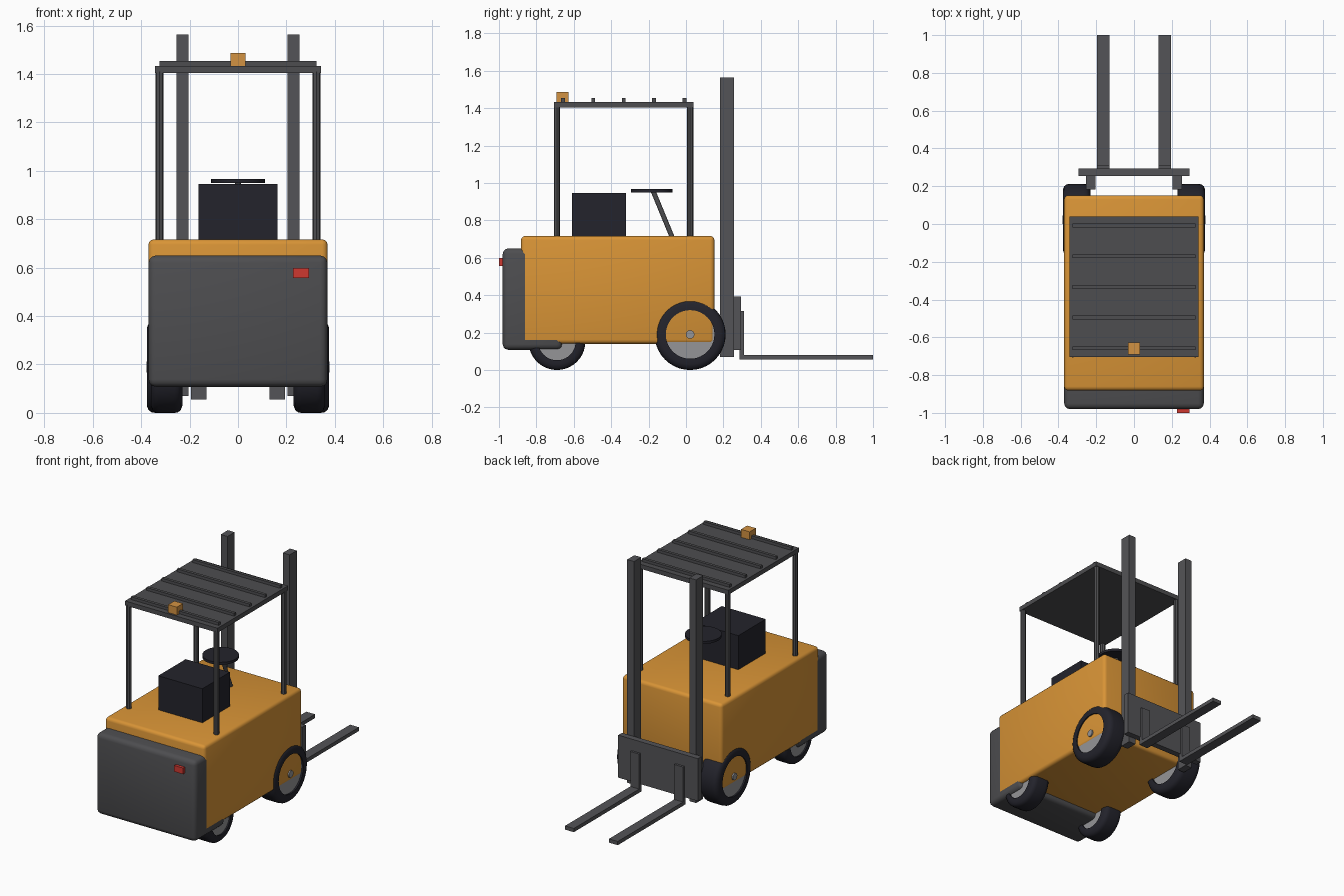
import bpy, bmesh, math
from mathutils import Vector

if "Cube" in bpy.data.objects:
    bpy.data.objects.remove(bpy.data.objects["Cube"])


def material(name, rgb):
    m = bpy.data.materials.new(name)
    m.diffuse_color = (*rgb, 1)
    m.use_nodes = True
    m.node_tree.nodes["Principled BSDF"].inputs["Base Color"].default_value = m.diffuse_color
    return m


ORANGE = material("orange_paint", (0.69, 0.296, 0.037))
GREY = material("dark_grey", (0.075, 0.075, 0.08))
STEEL = material("mast_grey", (0.088, 0.088, 0.095))
BLACK = material("rubber_black", (0.017, 0.017, 0.025))
RIM = material("light_grey", (0.30, 0.30, 0.31))
RED = material("lamp_red", (0.62, 0.04, 0.03))
AMBER = material("beacon_amber", (0.65, 0.29, 0.055))


def finish(name, bm, mat, smooth=False):
    bmesh.ops.recalc_face_normals(bm, faces=bm.faces)
    mesh = bpy.data.meshes.new(name)
    bm.to_mesh(mesh)
    bm.free()
    mesh.materials.append(mat)
    ob = bpy.data.objects.new(name, mesh)
    bpy.context.collection.objects.link(ob)
    if smooth:
        bpy.ops.object.select_all(action='DESELECT')
        ob.select_set(True)
        bpy.context.view_layer.objects.active = ob
        bpy.ops.object.shade_smooth_by_angle(angle=math.radians(40))
    return ob


def box(name, mat, x, y, z, bevel=0):
    """Box from (min, max) ranges, optionally with rounded edges."""
    bm = bmesh.new()
    bmesh.ops.create_cube(bm, size=1)
    for v in bm.verts:
        v.co = [(a + b) / 2 + c * (b - a) for (a, b), c in zip((x, y, z), v.co)]
    if bevel:
        bmesh.ops.bevel(bm, geom=bm.edges[:], offset=bevel, segments=3,
                        profile=0.5, affect='EDGES')
    return finish(name, bm, mat, bool(bevel))


def lathe_x(name, mat, profile, centre, segments=40):
    """Revolve a closed (x, radius) profile about an axis along x."""
    bm = bmesh.new()
    rings = []
    for i in range(segments):
        a = 2 * math.pi * i / segments
        rings.append([bm.verts.new((centre[0] + px, centre[1] + r * math.cos(a),
                                    centre[2] + r * math.sin(a))) for px, r in profile])
    n = len(profile)
    for i in range(segments):
        p, q = rings[i], rings[(i + 1) % segments]
        for j in range(n):
            k = (j + 1) % n
            bm.faces.new((p[j], p[k], q[k], q[j]))
    return finish(name, bm, mat, True)


def cylinder(name, mat, p, q, radius, sides):
    p, q = Vector(p), Vector(q)
    bm = bmesh.new()
    bmesh.ops.create_cone(bm, cap_ends=True, segments=sides, radius1=radius,
                          radius2=radius, depth=(q - p).length)
    rot = (q - p).to_track_quat('Z', 'Y')
    for v in bm.verts:
        v.co = rot @ v.co + (p + q) / 2
    return finish(name, bm, mat, True)


def wheel(name, side, x, y, radius, width, rim):
    w = width / 2
    half = [(w, rim), (w, radius - 0.03), (w * 0.9, radius - 0.012),
            (w * 0.72, radius - 0.002), (w * 0.5, radius)]
    profile = half + [(-px, r) for px, r in reversed(half)]
    lathe_x(name + "_tyre", BLACK, profile, (side * x, y, radius))
    cylinder(name + "_rim", RIM, (side * (x - w * 0.85), y, radius),
             (side * (x + w * 0.85), y, radius), rim + 0.002, 40)
    cylinder(name + "_hub", RIM, (side * x, y, radius),
             (side * (x + w + 0.002), y, radius), 0.023, 16)


# Chassis and counterweight
box("body", ORANGE, (-0.37, 0.37), (-0.882, 0.152), (0.14, 0.717), 0.022)
box("counterweight", GREY, (-0.3695, 0.3695), (-0.98, -0.66), (0.108, 0.65), 0.03)
box("tail_lamp", RED, (0.228, 0.293), (-1.0, -0.975), (0.557, 0.598))

# Seat, steering column and wheel
box("seat", BLACK, (-0.163, 0.163), (-0.61, -0.32), (0.70, 0.945))
cylinder("steering_column", GREY, (0, -0.07, 0.70), (0, -0.175, 0.955), 0.013, 12)
cylinder("steering_wheel", BLACK, (0, -0.183, 0.95), (0, -0.183, 0.967), 0.111, 32)

# Overhead guard: roof plate, cross bars, posts and beacon
box("roof", GREY, (-0.342, 0.342), (-0.705, 0.04), (1.404, 1.434))
for i in range(5):
    y = -0.658 + i * 0.1625
    box(f"roof_bar_{i + 1}", GREY, (-0.325, 0.325), (y - 0.01, y + 0.01), (1.43, 1.453))
box("beacon", AMBER, (-0.032, 0.032), (-0.692, -0.627), (1.43, 1.487))

# Carriage across the mast
box("carriage", STEEL, (-0.295, 0.295), (0.255, 0.295), (0.108, 0.392))

# Parts repeated left and right
for label, s in (("left", -1), ("right", 1)):
    def span(a, b):
        return tuple(sorted((s * a, s * b)))
    for end, y in (("front", -0.69), ("rear", 0.022)):
        cylinder(f"{label}_{end}_post", GREY, (s * 0.324, y, 0.70), (s * 0.324, y, 1.41), 0.017, 8)
    wheel(f"{label}_drive_wheel", s, 0.304, 0.022, 0.19, 0.146, 0.13)
    wheel(f"{label}_steer_wheel", s, 0.295, -0.69, 0.152, 0.13, 0.1)
    box(f"{label}_mast", STEEL, span(0.205, 0.255), (0.182, 0.257), (0.07, 1.563))
    box(f"{label}_fork_shank", STEEL, span(0.13, 0.195), (0.285, 0.31), (0.056, 0.315))
    box(f"{label}_fork_tine", STEEL, span(0.13, 0.195), (0.285, 1.0), (0.056, 0.081))
